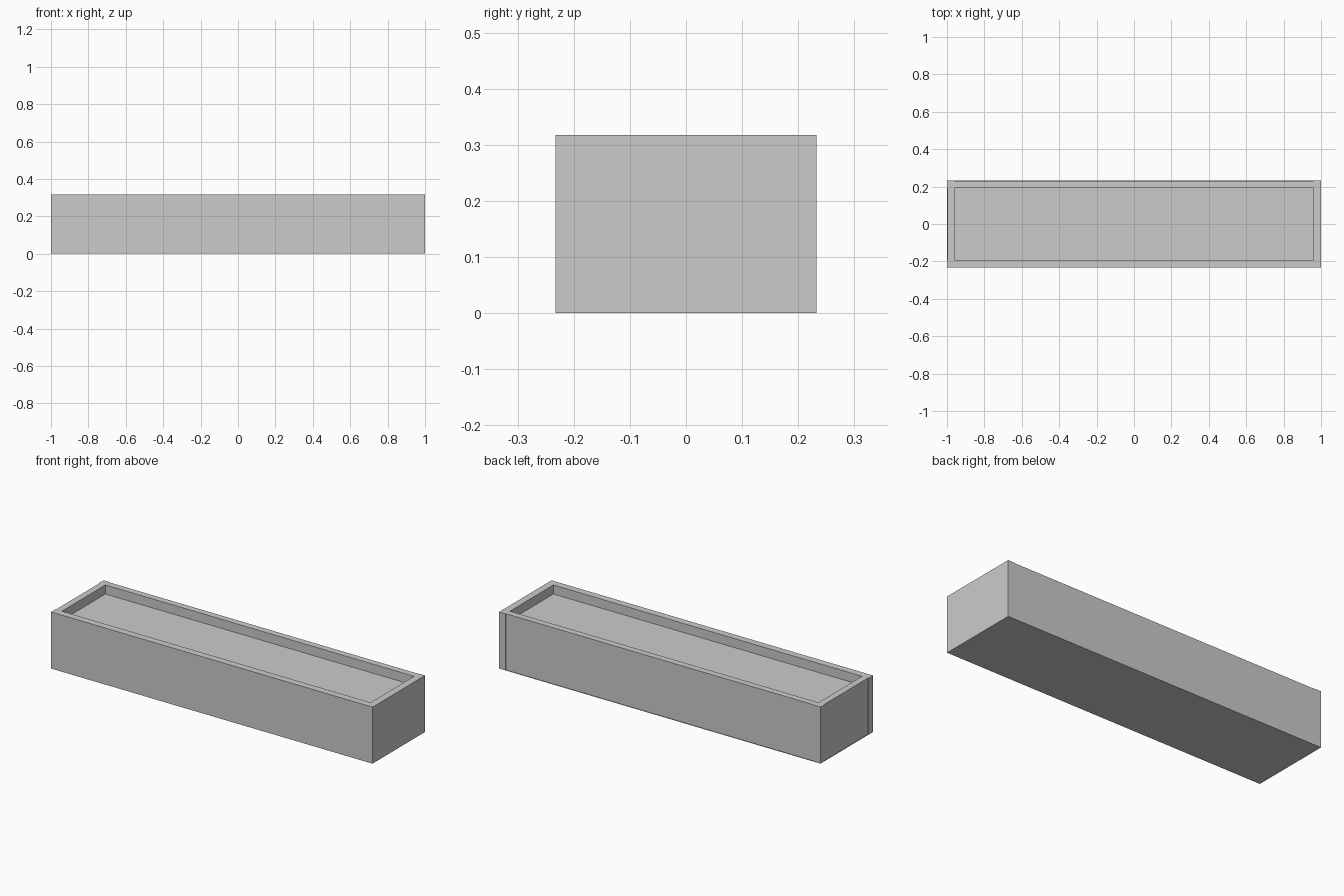
import bpy

if "Cube" in bpy.data.objects:
    bpy.data.objects.remove(bpy.data.objects["Cube"])

L, D, H = 1.0, 0.233, 0.318   # half length, half depth, height
T = 0.04                      # board thickness
G = 0.003                     # small step between boards
B = 0.002                     # base thickness
SOIL = 0.267                  # fill level


def box(name, x0, x1, y0, y1, z0, z1):
    bpy.ops.mesh.primitive_cube_add(
        size=1, location=((x0 + x1) / 2, (y0 + y1) / 2, (z0 + z1) / 2))
    ob = bpy.context.object
    ob.name = name
    ob.dimensions = (x1 - x0, y1 - y0, z1 - z0)
    bpy.ops.object.transform_apply(location=False, rotation=False, scale=True)
    return ob


# Thin base plate under the whole trough
box("base_plate", -L, L, -D, D, 0, B)

# Long boards; the back one sits slightly in from the corner posts
box("front_board", -L, L, -D, -D + T, B, H)
box("back_board", -L + T, L - T, D - T, D - G, B, H)

# End boards; the left one is slightly stepped in
box("right_board", L - T, L, -D + T, D, B, H)
box("left_board", -L + G, -L + T, -D + T, D - T, B, H)
box("back_left_post", -L, -L + T, D - T, D, B, H)

# Fill surface just below the rim
box("planter_fill", -L + T, L - T, -D + T, D - T, B, SOIL)
